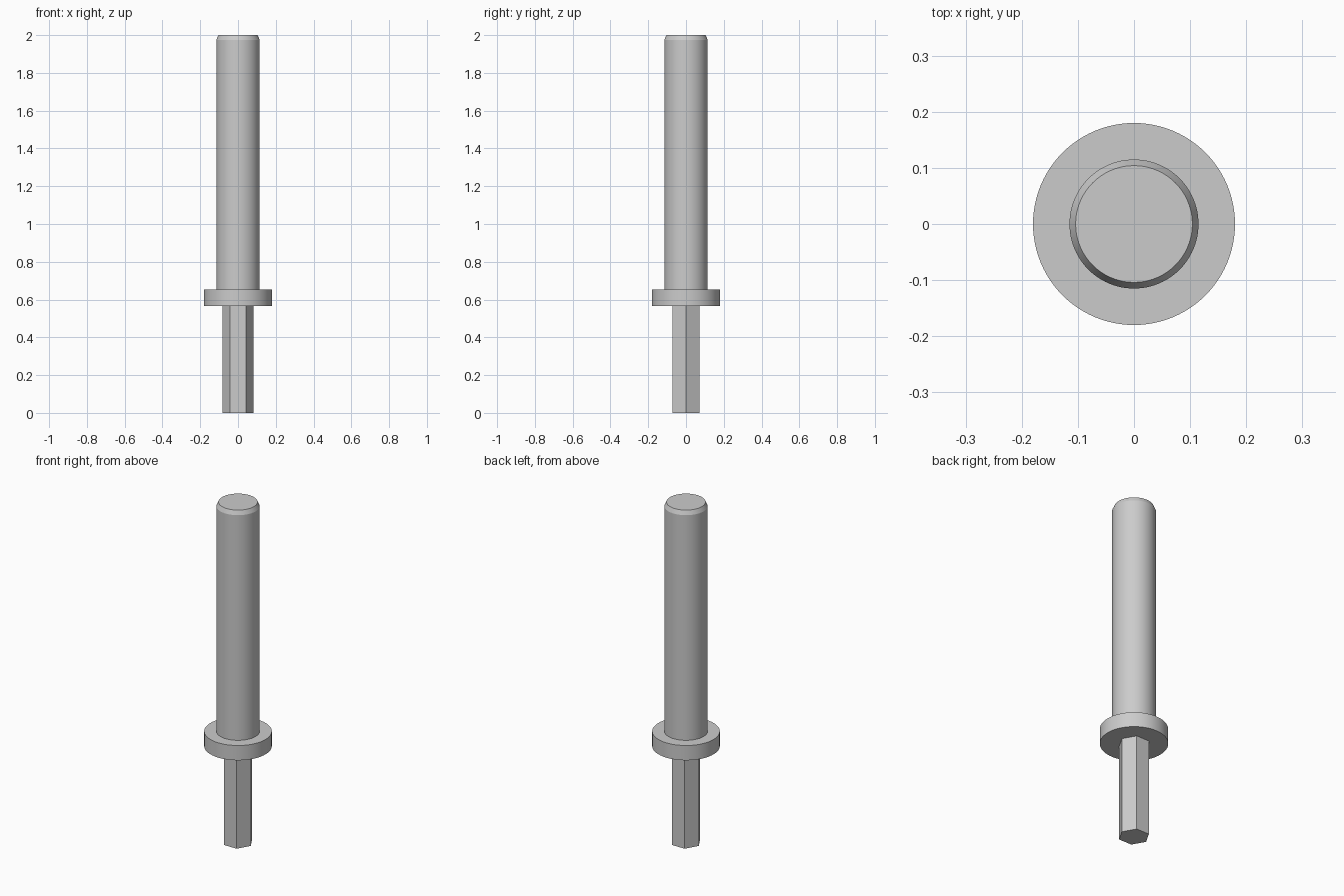
import bpy
import bmesh
import math

default_cube = bpy.data.objects.get("Cube")
if default_cube:
    bpy.data.objects.remove(default_cube, do_unlink=True)

steel = bpy.data.materials.new("grey steel")
steel.use_nodes = True
GREY = (0.6, 0.6, 0.6, 1)
steel.diffuse_color = GREY
steel.node_tree.nodes["Principled BSDF"].inputs["Base Color"].default_value = GREY


def turned_part(name, profile, sides, smooth):
    """Closed solid of revolution about z from (radius, height) rings."""
    bm = bmesh.new()
    rings = []
    for radius, z in profile:
        angles = [math.tau * i / sides for i in range(sides)]
        rings.append([bm.verts.new((radius * math.cos(a), radius * math.sin(a), z))
                      for a in angles])
    for low, high in zip(rings, rings[1:]):
        for i in range(sides):
            j = (i + 1) % sides
            bm.faces.new((low[i], low[j], high[j], high[i]))
    bm.faces.new(rings[0][::-1])
    bm.faces.new(rings[-1])
    mesh = bpy.data.meshes.new(name)
    bm.to_mesh(mesh)
    bm.free()
    mesh.materials.append(steel)
    obj = bpy.data.objects.new(name, mesh)
    bpy.context.collection.objects.link(obj)
    if smooth:
        bpy.ops.object.select_all(action="DESELECT")
        obj.select_set(True)
        bpy.context.view_layer.objects.active = obj
        bpy.ops.object.shade_smooth_by_angle(angle=math.radians(20))
    return obj


# Hexagonal shank with corners on the x axis
turned_part("hex_shank", [(0.083, 0), (0.083, 0.565)], 6, False)

# Round stop collar
turned_part("collar", [(0.18, 0.565), (0.18, 0.652)], 96, True)

# Long round shaft with a steep chamfer at the tip
turned_part("shaft", [(0.115, 0.652), (0.115, 1.975), (0.104, 2)], 96, True)
